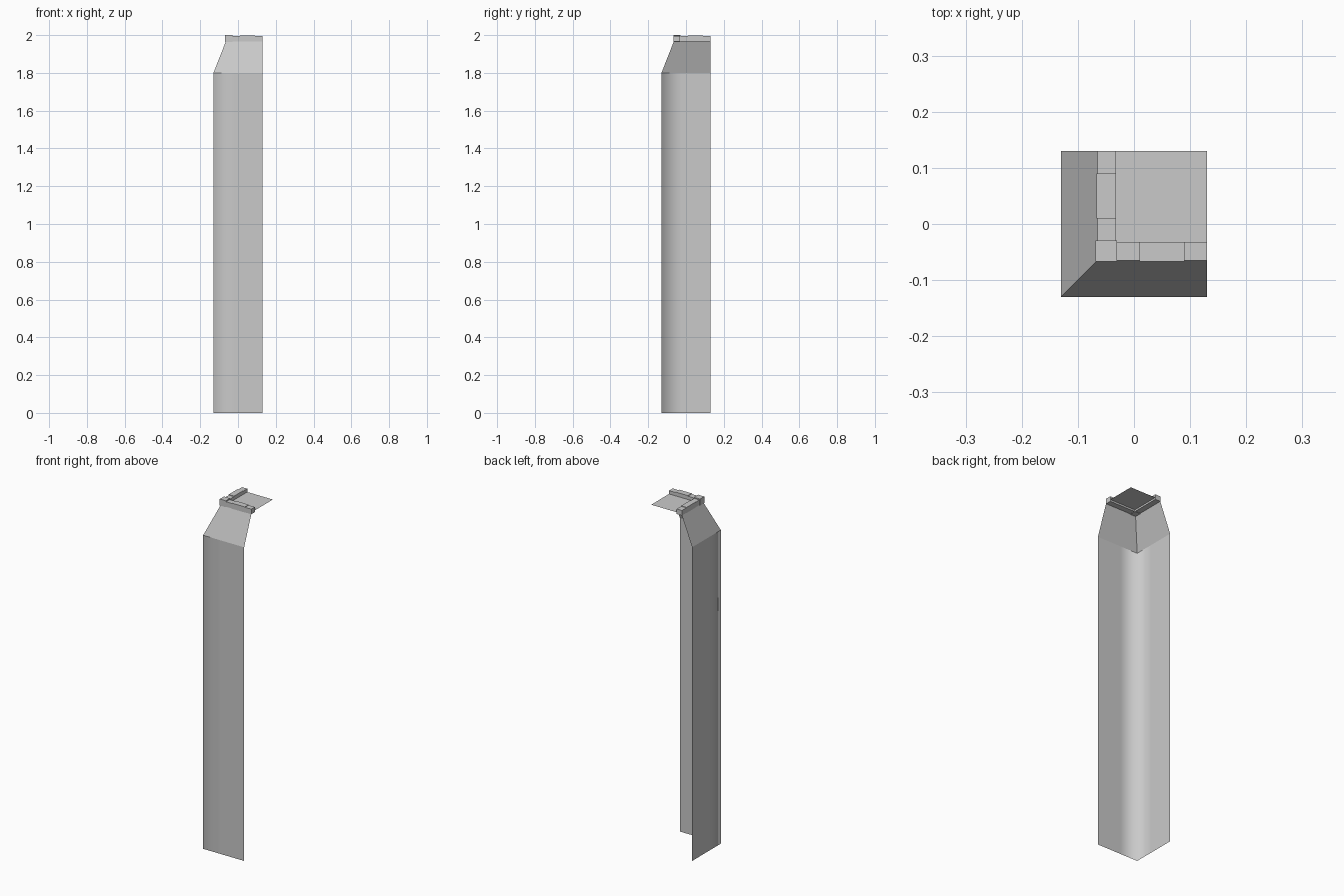
import bpy
import bmesh

cube = bpy.data.objects.get("Cube")
if cube:
    bpy.data.objects.remove(cube, do_unlink=True)

stone = bpy.data.materials.new("grey stone")
stone.use_nodes = True
grey = (0.59, 0.59, 0.59, 1)
stone.diffuse_color = grey
stone.node_tree.nodes["Principled BSDF"].inputs["Base Color"].default_value = grey

H = 0.13        # half width of the pillar quarter
IN = -0.065     # inner edge of the tapered neck
SHOULDER, NECK, CAP = 1.80, 1.965, 1.975


def finish(name, bm, smooth=False):
    mesh = bpy.data.meshes.new(name)
    bm.to_mesh(mesh)
    bm.free()
    mesh.materials.append(stone)
    for poly in mesh.polygons:
        poly.use_smooth = smooth
    obj = bpy.data.objects.new(name, mesh)
    bpy.context.collection.objects.link(obj)
    return obj


def loft(name, low, z0, high, z1, smooth=False):
    """Open sheet between two matching plan outlines."""
    bm = bmesh.new()
    rows = [[bm.verts.new((x, y, z)) for x, y in line]
            for line, z in ((low, z0), (high, z1))]
    for i in range(len(low) - 1):
        bm.faces.new((rows[0][i], rows[0][i + 1], rows[1][i + 1], rows[1][i]))
    return finish(name, bm, smooth)


def corner_outline(edge, *stops):
    """L-shaped plan line around the front corner, mirrored on the diagonal."""
    arm = [(edge, s) for s in stops]
    return arm + [(edge, edge)] + [(y, x) for x, y in reversed(arm)]


def add_box(bm, x0, x1, y0, y1, z0, z1):
    geo = bmesh.ops.create_cube(bm, size=1)
    for v in geo["verts"]:
        v.co.x = x1 if v.co.x > 0 else x0
        v.co.y = y1 if v.co.y > 0 else y0
        v.co.z = z1 if v.co.z > 0 else z0


# Shaft: two tall walls, softly shaded around the corner
shaft = corner_outline(-H, H, -0.02)
loft("shaft_walls", shaft, 0, shaft, SHOULDER, smooth=True)

# Neck: two sloping faces that meet in a sharp hip
loft("sloped_neck", corner_outline(-H, H), SHOULDER, corner_outline(IN, H), NECK)

# Flat cap sheet inside the border
loft("cap_sheet", [(-0.04, -0.04), (H, -0.04)], CAP, [(-0.04, H), (H, H)], CAP)

# Border stones: slightly uneven blocks along both edges
segments = [(-0.03, 0.01, -0.065, 1.994), (0.01, 0.09, -0.067, 1.997),
            (0.09, H, -0.065, 1.994)]
for name, along_x in (("front_border", True), ("side_border", False)):
    bm = bmesh.new()
    for start, end, outer, top in segments:
        span, depth = (start, end), (outer, -0.032)
        first, second = (span, depth) if along_x else (depth, span)
        add_box(bm, *first, *second, NECK, top)
    finish(name, bm)

# Corner block
bm = bmesh.new()
add_box(bm, -0.069, -0.03, -0.067, -0.029, NECK - 0.002, 2.0)
finish("corner_block", bm)

# Cap sheet corners come from a straight loft, so its height is uniform
cap = bpy.data.objects["cap_sheet"]
for v in cap.data.vertices:
    v.co.z = CAP
